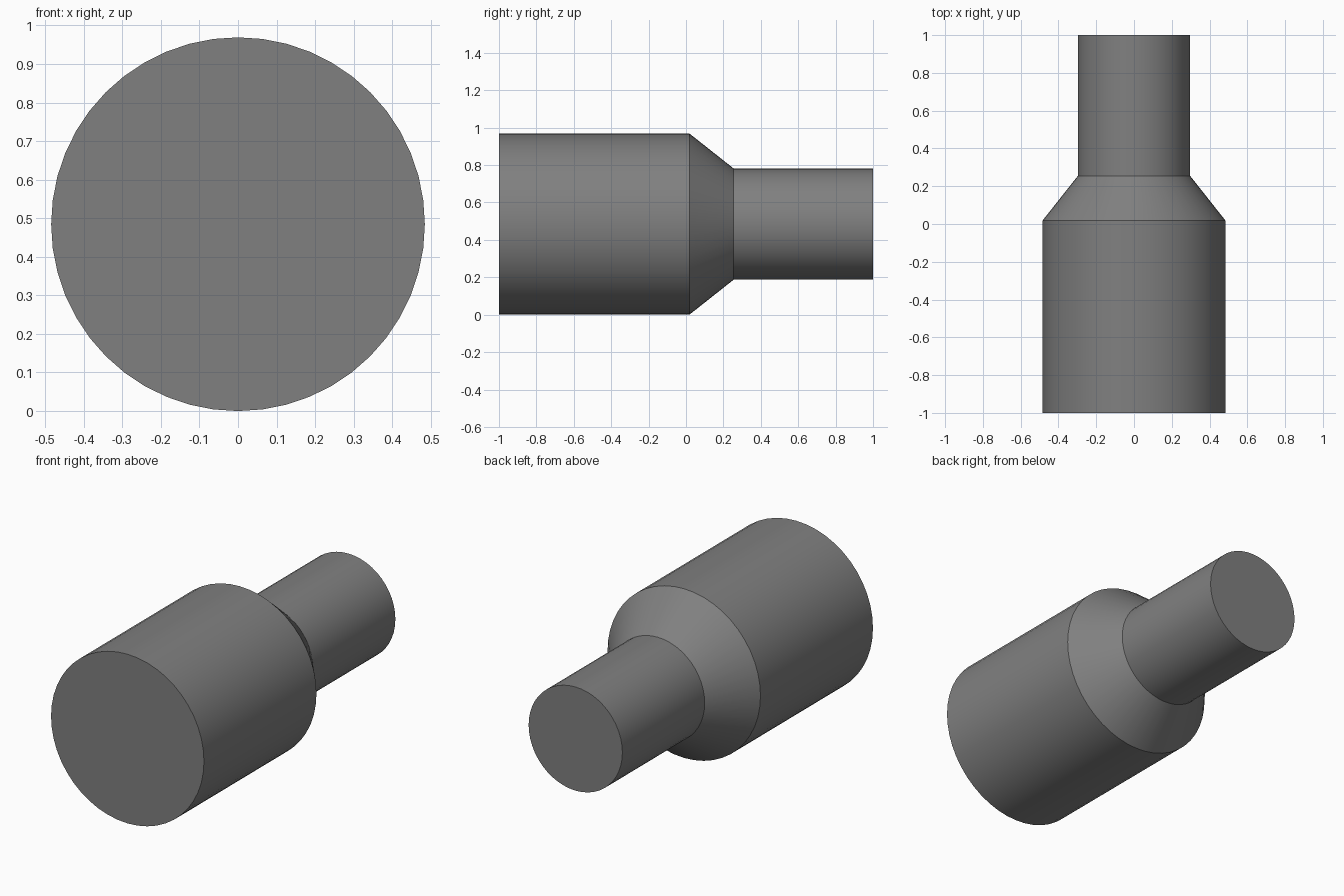
import bpy, bmesh, math

if "Cube" in bpy.data.objects:
    bpy.data.objects.remove(bpy.data.objects["Cube"])

SEGMENTS = 48
CENTRE_Z = 0.4845
# (y, radius) along the axis: wide barrel, taper, narrow neck
PROFILE = [(-1.0, 0.4845), (0.018, 0.4845), (0.255, 0.297), (1.0, 0.297)]

grey = bpy.data.materials.new("mid grey")
grey.diffuse_color = (0.216, 0.216, 0.216, 1)
grey.use_nodes = True
grey.node_tree.nodes["Principled BSDF"].inputs["Base Color"].default_value = grey.diffuse_color

bm = bmesh.new()
rings = []
for y, r in PROFILE:
    angles = [2 * math.pi * i / SEGMENTS for i in range(SEGMENTS)]
    rings.append([bm.verts.new((r * math.cos(a), y, CENTRE_Z + r * math.sin(a)))
                  for a in angles])

# Side walls
for a, b in zip(rings, rings[1:]):
    for i in range(SEGMENTS):
        j = (i + 1) % SEGMENTS
        bm.faces.new((a[i], a[j], b[j], b[i]))

# End caps
bm.faces.new(rings[0])
bm.faces.new(rings[-1])
bmesh.ops.recalc_face_normals(bm, faces=bm.faces)

mesh = bpy.data.meshes.new("stepped_shaft")
bm.to_mesh(mesh)
bm.free()
mesh.materials.append(grey)
shaft = bpy.data.objects.new("stepped_shaft", mesh)
bpy.context.collection.objects.link(shaft)

# Smooth round walls, sharp shoulders and rims
bpy.context.view_layer.objects.active = shaft
shaft.select_set(True)
bpy.ops.object.shade_smooth_by_angle(angle=math.radians(30))
